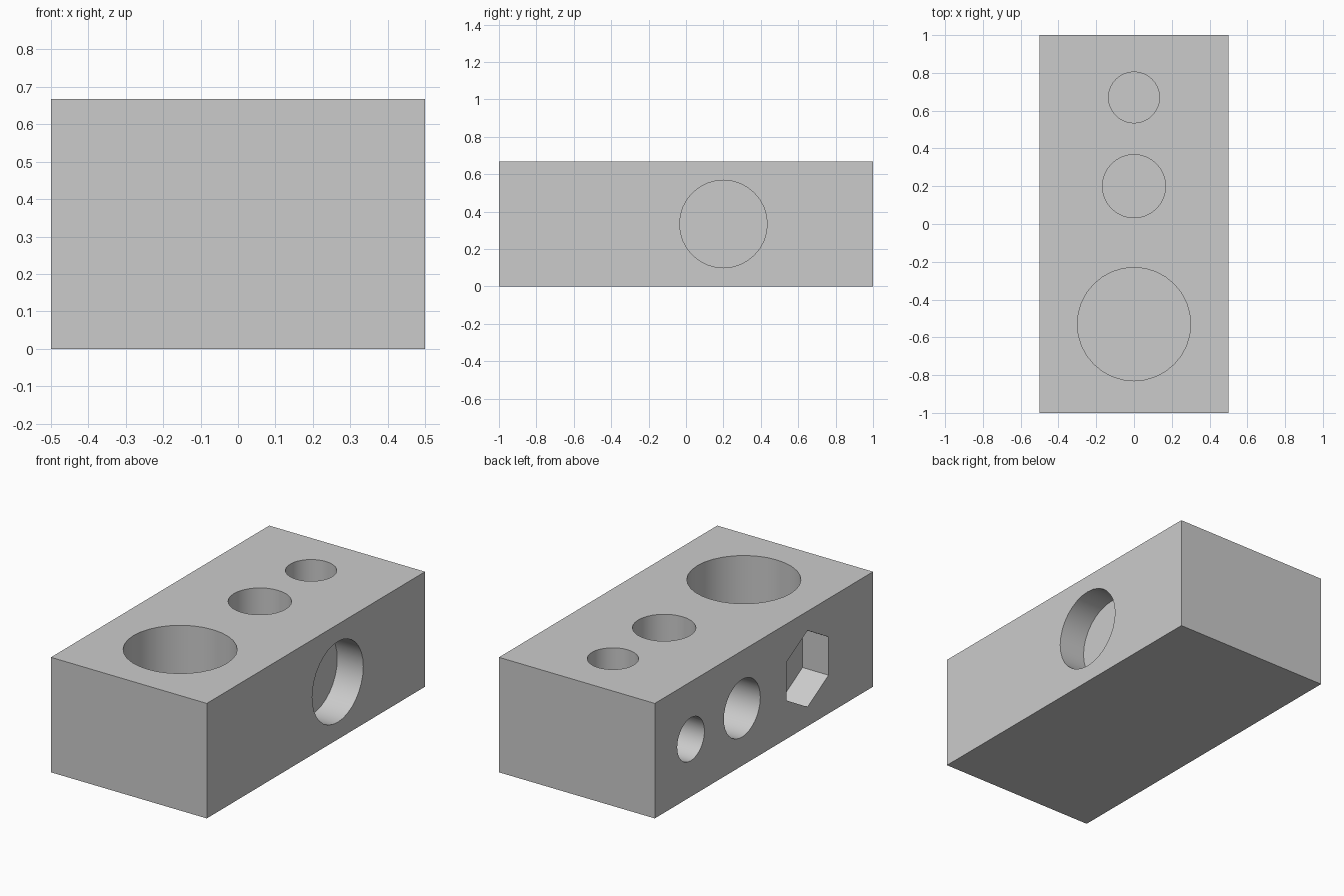
import bpy
from math import pi, radians
from mathutils import Matrix, Vector

cube = bpy.data.objects.get("Cube")
if cube:
    bpy.data.objects.remove(cube, do_unlink=True)

WIDTH, LENGTH, HEIGHT = 1.0, 2.0, 0.667
MID = HEIGHT / 2
SPILL = 0.1  # how far each cutter sticks out of the block

grey = bpy.data.materials.new("plain grey")
grey.use_nodes = True
colour = (0.6, 0.6, 0.6, 1)
grey.diffuse_color = colour
grey.node_tree.nodes["Principled BSDF"].inputs["Base Color"].default_value = colour

# Solid block
bpy.ops.mesh.primitive_cube_add(size=1, location=(0, 0, MID))
block = bpy.context.object
block.name = "block"
block.scale = (WIDTH, LENGTH, HEIGHT)
bpy.ops.object.transform_apply(location=True, rotation=True, scale=True)
block.data.materials.append(grey)


def drill(name, mouth, outward, radius, depth, sides=32, spin=0):
    """Sink a blind hole into the block at the mouth point."""
    bpy.ops.mesh.primitive_cylinder_add(vertices=sides, radius=radius, depth=depth + SPILL)
    cutter = bpy.context.object
    cutter.name = name + "_cutter"
    cutter.hide_render = True
    out = Vector(outward)
    turn = Matrix.Rotation(pi / 2 * out.x, 4, "Y") @ Matrix.Rotation(spin, 4, "Z")
    centre = Vector(mouth) + out * (SPILL - depth) / 2
    cutter.data.transform(Matrix.Translation(centre) @ turn)
    cutter.data.materials.append(grey)

    cut = block.modifiers.new(name, "BOOLEAN")
    cut.operation = "DIFFERENCE"
    cut.solver = "EXACT"
    cut.object = cutter
    bpy.context.view_layer.objects.active = block
    bpy.ops.object.modifier_apply(modifier=cut.name)
    bpy.data.objects.remove(cutter, do_unlink=True)


# Three round holes in the top
for name, y, radius in (("large_top_hole", -0.53, 0.30),
                        ("medium_top_hole", 0.20, 0.167),
                        ("small_top_hole", 0.67, 0.135)):
    drill(name, (0, y, HEIGHT), (0, 0, 1), radius, 0.333)

# One wide shallow recess on the +x side
drill("round_recess", (WIDTH / 2, 0.2, MID), (1, 0, 0), 0.234, 0.167)

# Two round holes and a hexagonal recess on the -x side
drill("medium_side_hole", (-WIDTH / 2, 0.2, MID), (-1, 0, 0), 0.167, 0.25)
drill("small_side_hole", (-WIDTH / 2, 0.67, MID), (-1, 0, 0), 0.125, 0.25)
drill("hexagon_recess", (-WIDTH / 2, -0.4, MID), (-1, 0, 0), 0.222, 0.167,
      sides=6, spin=radians(30))

# Smooth hole walls, crisp rims and corners
bpy.ops.object.select_all(action="DESELECT")
block.select_set(True)
bpy.context.view_layer.objects.active = block
bpy.ops.object.shade_smooth_by_angle(angle=radians(30))
